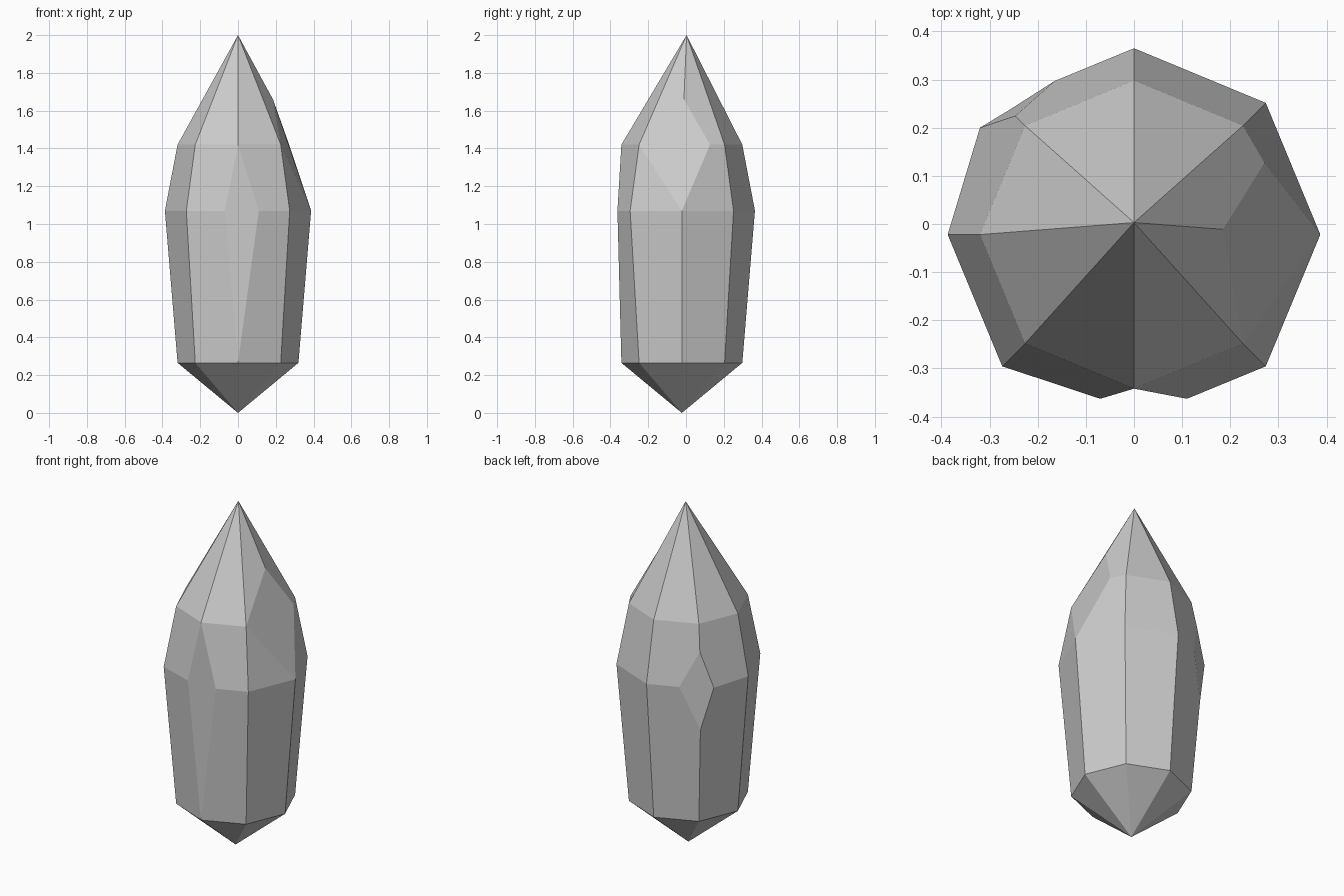
import bpy, bmesh
from math import cos, sin, pi
from mathutils import Vector

if "Cube" in bpy.data.objects:
    bpy.data.objects.remove(bpy.data.objects["Cube"])

N = 8
AXIS_Y = -0.022
# radius and height of each level, from bottom tip to top point
LEVELS = [(0, 0.0), (0.32, 0.265), (0.387, 1.07), (0.32, 1.42), (0, 2.0)]
ring = [[Vector((r * cos(2 * pi * i / N), AXIS_Y + r * sin(2 * pi * i / N), z))
         for i in range(N)] for r, z in LEVELS]
for p in ring[4]:
    p.y = 0.003

bm = bmesh.new()
verts = {}


def add_face(points):
    """Face from points, sharing vertices and skipping repeats."""
    loop = []
    for p in points:
        key = tuple(round(c, 4) for c in p)
        if key not in verts:
            verts[key] = bm.verts.new(p)
        if verts[key] not in loop:
            loop.append(verts[key])
    if len(loop) > 2:
        bm.faces.new(loop)


# edge rails used by the facets on either side of each corner
rails = {(b, i, side): [ring[b][i], ring[b + 1][i]]
         for b in range(4) for i in range(N) for side in (0, 1)}


def chip(level, i, lo, hi, ahead, behind):
    """Cut corner i of a level into a small diamond facet."""
    for side, p in ((0, ahead), (1, behind)):
        rails[level - 1, i, side] = [ring[level - 1][i], lo, p]
        rails[level, i, side] = [p, hi, ring[level + 1][i]]
    add_face([lo, ahead, hi, behind])


# long front chip
chip(2, 6, ring[1][6], ring[3][6],
     Vector((0.11, -0.363, 1.07)), Vector((-0.07, -0.363, 1.07)))
# small back left chip
chip(2, 3, ring[2][3].lerp(ring[1][3], 0.31), ring[2][3].lerp(ring[3][3], 0.57),
     Vector((-0.32, 0.2, 1.07)), Vector((-0.165, 0.297, 1.07)))
# large right chip on the shoulder
chip(3, 0, ring[2][0], Vector((0.185, -0.011, 1.66)),
     Vector((0.271, 0.127, 1.42)), ring[3][7])
rails[3, 7, 0] = [ring[3][7], ring[4][7]]

# remaining facets between neighbouring rails
for b in range(4):
    for i in range(N):
        left, right = rails[b, i, 0], rails[b, (i + 1) % N, 1]
        add_face(right + left[::-1])

bmesh.ops.recalc_face_normals(bm, faces=bm.faces)
mesh = bpy.data.meshes.new("crystal")
bm.to_mesh(mesh)
bm.free()
bpy.context.collection.objects.link(bpy.data.objects.new("crystal", mesh))
